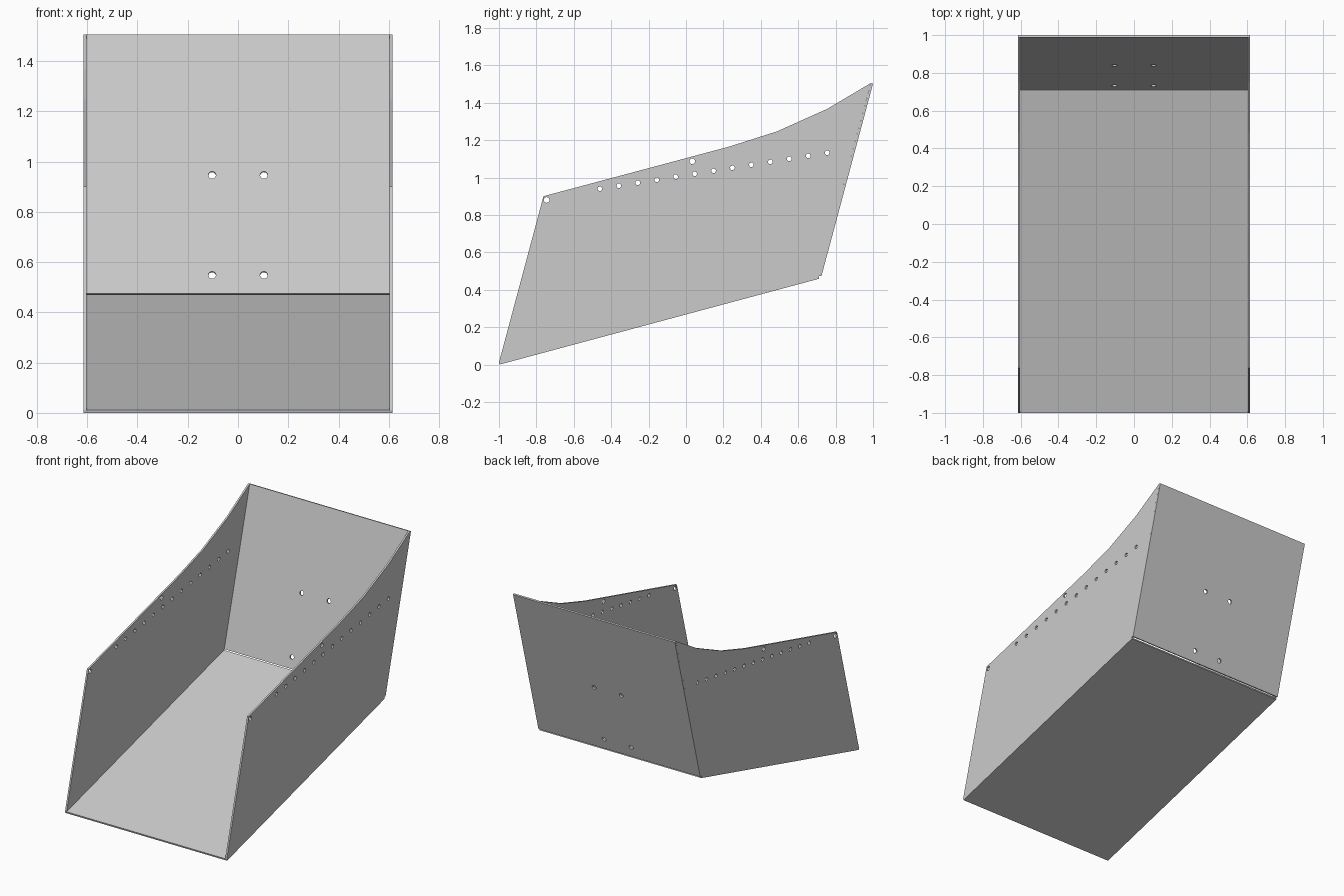
import bpy, bmesh, math
from mathutils import Matrix, Vector

if "Cube" in bpy.data.objects:
    bpy.data.objects.remove(bpy.data.objects["Cube"])

T = 0.012                      # sheet thickness
W = 0.615                      # half width
A = math.radians(15)
S, C = math.sin(A), math.cos(A)


def make(name, bm):
    bmesh.ops.recalc_face_normals(bm, faces=bm.faces)
    me = bpy.data.meshes.new(name)
    bm.to_mesh(me)
    bm.free()
    ob = bpy.data.objects.new(name, me)
    bpy.context.collection.objects.link(ob)
    return ob


def plate(name, profile, x0, x1):
    """Extrude a (y, z) profile along x."""
    bm = bmesh.new()
    face = bm.faces.new([bm.verts.new((x0, y, z)) for y, z in profile])
    ext = bmesh.ops.extrude_face_region(bm, geom=[face])["geom"]
    verts = [v for v in ext if isinstance(v, bmesh.types.BMVert)]
    bmesh.ops.translate(bm, verts=verts, vec=(x1 - x0, 0, 0))
    return make(name, bm)


def drill(ob, holes, direction):
    """Cut round holes, given as (centre, radius), along a direction."""
    rot = Vector((0, 0, 1)).rotation_difference(Vector(direction)).to_matrix().to_4x4()
    bm = bmesh.new()
    for centre, r in holes:
        bmesh.ops.create_cone(bm, cap_ends=True, segments=20, radius1=r, radius2=r,
                              depth=0.08, matrix=Matrix.Translation(centre) @ rot)
    cutter = make("hole_cutter", bm)
    cutter.hide_render = True
    mod = ob.modifiers.new("holes", "BOOLEAN")
    mod.operation, mod.solver, mod.object = "DIFFERENCE", "EXACT", cutter
    bpy.context.view_layer.objects.active = ob
    bpy.ops.object.modifier_apply(modifier=mod.name)
    bpy.data.objects.remove(cutter)


# Sloping floor
plate("floor", [(-0.997, 0), (0.712, 0.459), (0.709, 0.4705), (-1, 0.0116)], -W, W)

# Leaning back panel with four mounting holes
back = plate("back_panel", [(0.724, 0.472), (1.0, 1.502),
                            (1.0 - T * C, 1.502 + T * S),
                            (0.724 - T * C, 0.472 + T * S)], -W, W)
drill(back, [((x, 0.717 + (z - 0.475) * S / C, z), 0.015)
             for x in (-0.103, 0.103) for z in (0.945, 0.547)], (0, C, -S))

# Side panels with a curved top edge and a row of holes
side_profile = [(-1, 0.0116), (0.7115, 0.4705), (0.988, 1.505), (0.755, 1.367),
                (0.485, 1.246), (0.23, 1.165), (-0.762, 0.9)]
side_holes = [(-0.46 + 0.1012 * i, 0.94 + 0.016 * i, 0.0125) for i in range(13)]
side_holes += [(-0.745, 0.88, 0.015), (0.033, 1.087, 0.015)]
for name, sx in (("left_side", -1), ("right_side", 1)):
    side = plate(name, side_profile, sx * (W - T), sx * W)
    drill(side, [((sx * (W - T / 2), y, z), r) for y, z, r in side_holes], (1, 0, 0))
